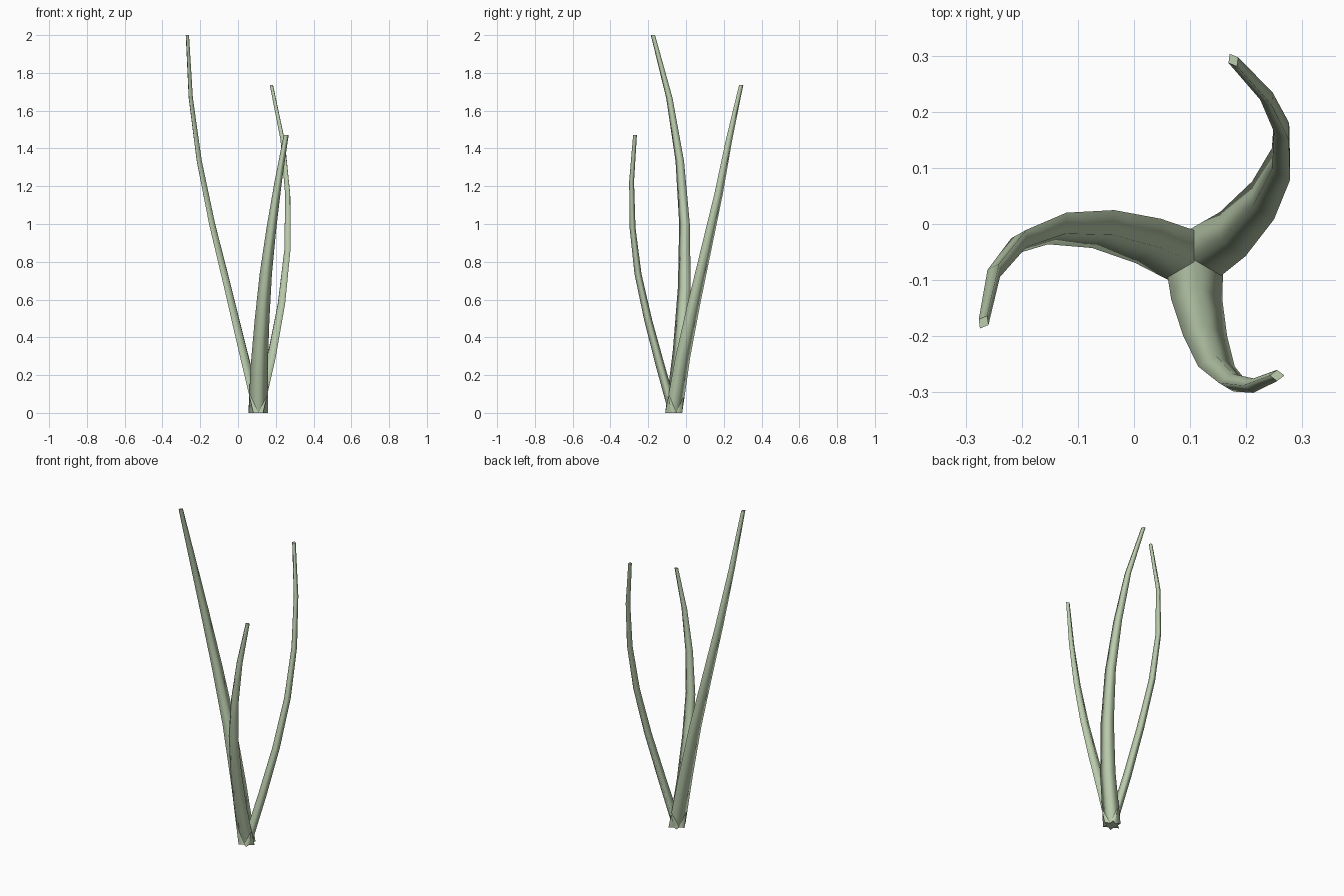
import bpy, bmesh
from math import radians
from mathutils import Vector, Matrix

if "Cube" in bpy.data.objects:
    bpy.data.objects.remove(bpy.data.objects["Cube"])

green = bpy.data.materials.new("leaf_green")
green.diffuse_color = (0.50, 0.61, 0.42, 1)
green.use_nodes = True
green.node_tree.nodes["Principled BSDF"].inputs["Base Color"].default_value = green.diffuse_color


def blade(name, height, azimuth, path):
    """Tapered four-sided leaf: flat diamond rings stacked along a bent path."""
    bm = bmesh.new()
    turn = Matrix.Rotation(radians(azimuth), 3, 'Z')
    n = len(path) - 1
    rings = []
    for i, (x, y) in enumerate(path):
        f = i / n
        half_w = 0.052 + (0.013 - 0.052) * f
        half_t = 0.027 + (0.010 - 0.027) * f
        c = Vector((x, y, height * f))
        section = [(half_t, 0, 0), (0, half_w, 0), (-half_t, 0, 0), (0, -half_w, 0)]
        rings.append([bm.verts.new(c + turn @ Vector(p)) for p in section])
    for a, b in zip(rings, rings[1:]):
        for k in range(4):
            j = (k + 1) % 4
            bm.faces.new((a[k], a[j], b[j], b[k]))
    bm.faces.new(rings[0][::-1])
    bm.faces.new(rings[-1])
    for face in bm.faces:
        face.smooth = len(face.verts) == 4 and abs(face.normal.z) < 0.9
    bm.normal_update()
    for face in bm.faces:
        face.smooth = abs(face.normal.z) < 0.9
    for e in bm.edges:
        if any(not f.smooth for f in e.link_faces):
            e.smooth = False
    me = bpy.data.meshes.new(name)
    bm.to_mesh(me)
    bm.free()
    me.materials.append(green)
    ob = bpy.data.objects.new(name, me)
    bpy.context.collection.objects.link(ob)


root = (0.107, -0.065)
# tall leaf leaning left
blade("tall_leaf", 2.0, 150, [root, (0.025, -0.03), (-0.055, -0.009), (-0.137, -0.008),
      (-0.205, -0.033), (-0.25, -0.088), (-0.268, -0.175)])
# middle leaf leaning back right
blade("middle_leaf", 1.735, 30, [root, (0.176, -0.018), (0.23, 0.042), (0.262, 0.107),
      (0.263, 0.172), (0.236, 0.228), (0.177, 0.292)])
# short leaf leaning forward
blade("short_leaf", 1.47, 270, [root, (0.112, -0.135), (0.127, -0.2), (0.147, -0.254),
      (0.177, -0.283), (0.213, -0.288), (0.255, -0.27)])
